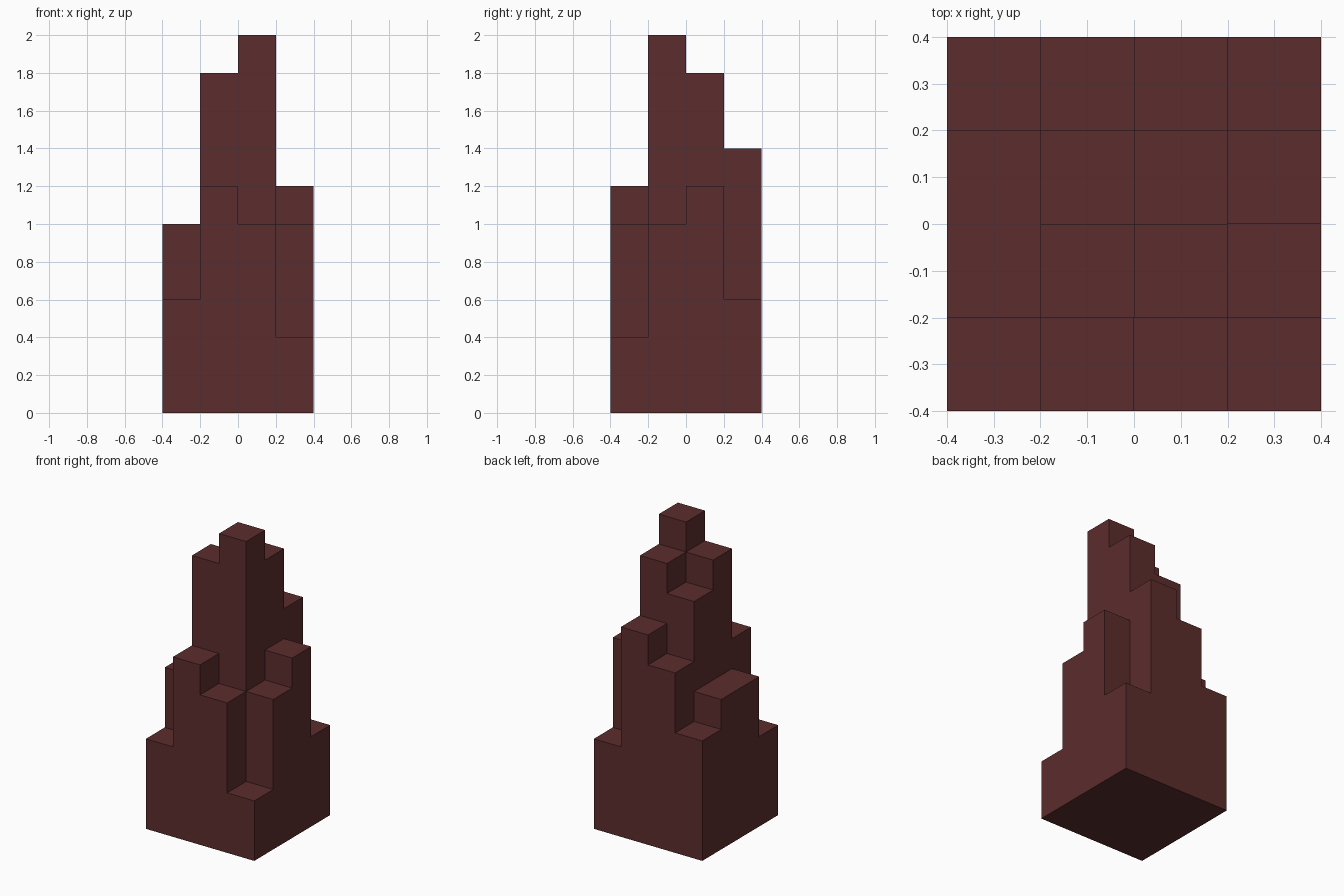
import bpy
import bmesh
import math
from mathutils import Vector

cube = bpy.data.objects.get("Cube")
if cube:
    bpy.data.objects.remove(cube, do_unlink=True)

CELL = 0.2
# Column heights in cells: rows run front to back, entries run from -x to +x
HEIGHTS = [
    [3, 6, 5, 2],
    [5, 9, 10, 5],
    [5, 8, 9, 6],
    [4, 6, 7, 3],
]
SIZE = len(HEIGHTS)


def filled(cell):
    """True where the stepped tower is solid."""
    x, y, z = cell
    return 0 <= x < SIZE and 0 <= y < SIZE and 0 <= z < HEIGHTS[y][x]


def add_side(bm, cell, axis, sign):
    """Add the square on one side of a solid cell."""
    normal, u = Vector(), Vector()
    normal[axis] = sign
    u[(axis + 1) % 3] = 1
    v = normal.cross(u)
    middle = Vector(cell) + Vector((0.5, 0.5, 0.5)) + normal / 2
    corners = [middle + (u * a + v * b) / 2
               for a, b in ((-1, -1), (1, -1), (1, 1), (-1, 1))]
    offset = Vector((SIZE / 2, SIZE / 2, 0))
    bm.faces.new([bm.verts.new((c - offset) * CELL) for c in corners])


# Dark red-brown material
mat = bpy.data.materials.new("dark_maroon")
mat.use_nodes = True
colour = (0.107, 0.026, 0.026, 1)
mat.diffuse_color = colour
mat.node_tree.nodes["Principled BSDF"].inputs["Base Color"].default_value = colour

# Outer shell: only the sides that face empty space
bm = bmesh.new()
for y, row in enumerate(HEIGHTS):
    for x, height in enumerate(row):
        for z in range(height):
            for axis in range(3):
                for sign in (-1, 1):
                    neighbour = [x, y, z]
                    neighbour[axis] += sign
                    if not filled(neighbour):
                        add_side(bm, (x, y, z), axis, sign)

# Weld the squares and merge them into large flat faces
bmesh.ops.remove_doubles(bm, verts=bm.verts, dist=CELL / 100)
bmesh.ops.dissolve_limit(bm, angle_limit=math.radians(1),
                         verts=bm.verts, edges=bm.edges)

mesh = bpy.data.meshes.new("stepped_tower")
bm.to_mesh(mesh)
bm.free()
mesh.materials.append(mat)
tower = bpy.data.objects.new("stepped_tower", mesh)
bpy.context.collection.objects.link(tower)
